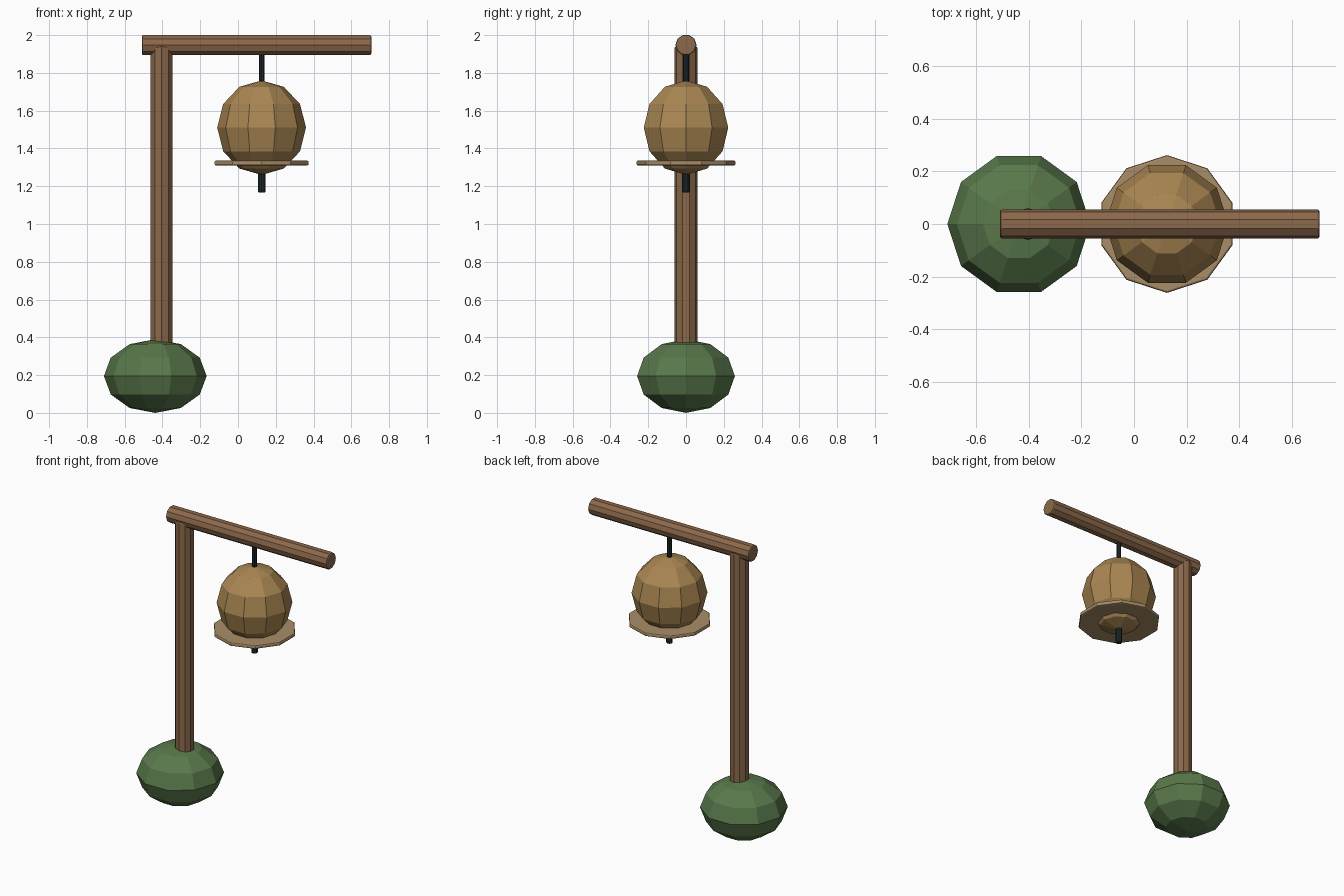
import bpy, bmesh
from math import sin, cos, pi

if "Cube" in bpy.data.objects:
    bpy.data.objects.remove(bpy.data.objects["Cube"])


def material(name, rgb):
    m = bpy.data.materials.new(name)
    m.diffuse_color = (*rgb, 1)
    m.use_nodes = True
    m.node_tree.nodes["Principled BSDF"].inputs["Base Color"].default_value = m.diffuse_color
    return m


WOOD = material("wood", (0.26, 0.14, 0.07))
LEAF = material("green", (0.10, 0.19, 0.07))
GOLD = material("bronze", (0.40, 0.24, 0.085))
RIM = material("pale_bronze", (0.40, 0.27, 0.14))
DARK = material("dark_iron", (0.015, 0.025, 0.025))


def lathe(name, profile, loc, mat, phase, sides=10, rot=(0, 0, 0)):
    """Flat-faced turned solid from (radius, height) points, bottom to top."""
    bm = bmesh.new()
    rings = []
    for r, z in profile:
        n = sides if r > 0 else 1
        rings.append([bm.verts.new((r * cos(phase + 2 * pi * i / sides),
                                    r * sin(phase + 2 * pi * i / sides), z))
                      for i in range(n)])
    for a, b in zip(rings, rings[1:]):
        for i in range(sides):
            j = (i + 1) % sides
            quad = [a[i % len(a)], a[j % len(a)], b[j % len(b)], b[i % len(b)]]
            bm.faces.new(list(dict.fromkeys(quad)))
    for ring in (rings[0], rings[-1]):
        if len(ring) > 1:
            bm.faces.new(ring)
    bmesh.ops.recalc_face_normals(bm, faces=bm.faces)
    me = bpy.data.meshes.new(name)
    bm.to_mesh(me)
    bm.free()
    me.materials.append(mat)
    ob = bpy.data.objects.new(name, me)
    ob.location, ob.rotation_euler = loc, rot
    bpy.context.collection.objects.link(ob)
    return ob


def rod(name, r, length, bevel, loc, mat, sides=10, rot=(0, 0, 0)):
    """Prism with chamfered ends, a corner facing +y, centred on loc."""
    h = length / 2
    profile = [(r - bevel, -h), (r - bevel * 0.3, -h + bevel * 0.3), (r, -h + bevel),
               (r, h - bevel), (r - bevel * 0.3, h - bevel * 0.3), (r - bevel, h)]
    return lathe(name, profile, loc, mat, pi / 2, sides, rot)


def ball(name, r, h, loc, mat):
    """Low-poly ellipsoid, a corner facing +x."""
    profile = [(r * cos(k * pi / 6) if abs(k) < 3 else 0, h * sin(k * pi / 6))
               for k in range(-3, 4)]
    return lathe(name, profile, loc, mat, 0)


# Shrub-like base, post and crossbar
ball("base", 0.272, 0.195, (-0.438, 0, 0.195), LEAF)
rod("post", 0.061, 1.65, 0.009, (-0.404, 0, 1.115), WOOD)
rod("crossbar", 0.056, 1.215, 0.009, (0.098, 0, 1.947), WOOD, rot=(0, pi / 2, 0))

# Hanging bell with rim, cord and clapper
X = 0.125
ball("bell_body", 0.235, 0.25, (X, 0, 1.51), GOLD)
rod("bell_rim", 0.262, 0.026, 0.008, (X, 0, 1.323), RIM)
rod("cord", 0.015, 0.22, 0.003, (X, 0, 1.82), DARK)
rod("clapper", 0.021, 0.17, 0.005, (X, 0, 1.252), DARK)
